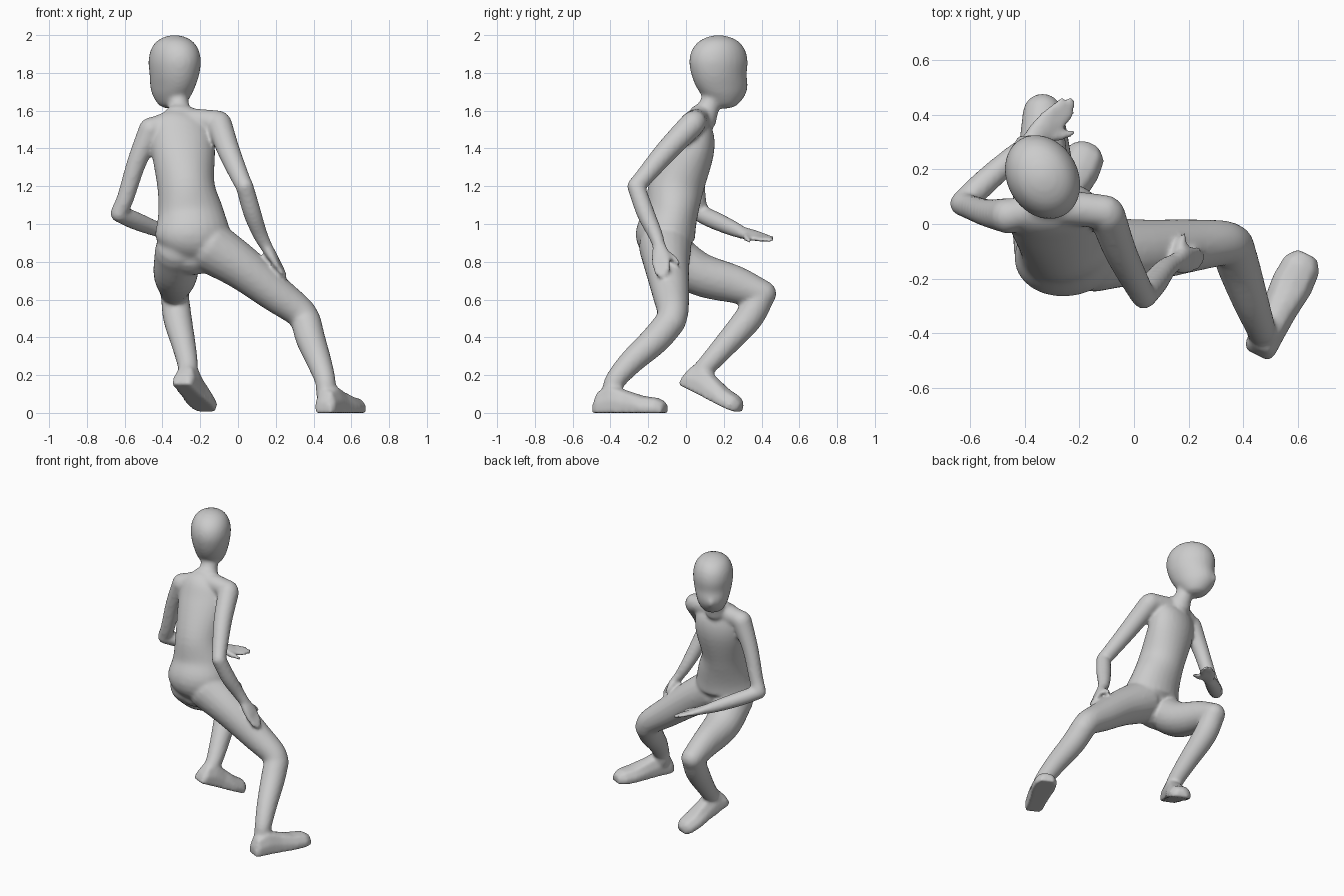
import bpy, bmesh, math
from mathutils import Vector as V

cube = bpy.data.objects.get("Cube")
if cube:
    bpy.data.objects.remove(cube)

bm = bmesh.new()


def skin_rings(rings):
    """Join closed rings of equal size into a capped solid."""
    loops = [[bm.verts.new(p) for p in ring] for ring in rings]
    n = len(loops[0])
    for a, b in zip(loops, loops[1:]):
        for i in range(n):
            j = (i + 1) % n
            bm.faces.new((a[i], a[j], b[j], b[i]))
    bm.faces.new(loops[0][::-1])
    bm.faces.new(loops[-1])


def spline(rows, steps=5):
    """Catmull-Rom through rows of numbers."""
    pts = [V(r) for r in rows]
    pts = [pts[0] * 2 - pts[1]] + pts + [pts[-1] * 2 - pts[-2]]
    out = []
    for a, b, c, d in zip(pts, pts[1:], pts[2:], pts[3:]):
        for k in range(steps):
            t = k / steps
            out.append((b * 2 + (c - a) * t + (a * 2 - b * 5 + c * 4 - d) * t ** 2
                        + (b * 3 - a - c * 3 + d) * t ** 3) / 2)
    return out + [pts[-2]]


def limb(rows, side=(1, 0, 0), n=20, level=False):
    """Tube through rows of x, y, z, half width, half depth with round ends."""
    rows = [tuple(r) + (r[3],) if len(r) == 4 else tuple(r) for r in rows]
    # mathutils vectors may have five components
    path = spline(rows)
    spots = [(V(p[:3]), p[3], p[4]) for p in path]
    rings = []
    for i, (c, w, d) in enumerate(spots):
        t = (spots[min(i + 1, len(spots) - 1)][0] - spots[max(i - 1, 0)][0]).normalized()
        if level:
            t = V((0, 0, 1))
        u = V(side)
        u = (u - t * u.dot(t)).normalized()
        v = t.cross(u)

        def ring(shift, k):
            return [c + t * shift + u * (w * k * math.cos(q)) + v * (d * k * math.sin(q))
                    for q in (math.tau * m / n for m in range(n))]
        cap = [(min(w, d) * s, math.sqrt(1 - s * s)) for s in (0.4, 0.75, 0.95)]
        if i == 0 and not level:
            rings += [ring(-s, k) for s, k in cap[::-1]]
        rings.append(ring(0, 1))
        if i == len(spots) - 1 and not level:
            rings += [ring(s, k) for s, k in cap]
    skin_rings(rings)


def foot(heel, toe):
    """Flat-soled shoe shape from heel to toe."""
    heel, toe = V(heel), V(toe)
    along = toe - heel
    side = along.cross(V((0, 0, 1))).normalized()
    up = side.cross(along).normalized()
    section = [(-1, 0), (-1.02, .45), (-.65, .9), (0, 1), (.65, .9), (1.02, .45), (1, 0)]
    rows = [(0, .045, .06), (.06, .058, .12), (.25, .06, .15), (.45, .064, .12),
            (.7, .076, .09), (.9, .07, .08), (1, .04, .055)]
    skin_rings([[heel + along * s + side * (x * w) + up * (y * h) for x, y in section]
                for s, w, h in rows])


def hand(wrist, tip, across, thumb_tip):
    """Flat palm, four close fingers and a thumb."""
    wrist, tip, across = V(wrist), V(tip), V(across).normalized()
    mid = wrist.lerp(tip, .5)
    limb([(*wrist, .036, .032), (*wrist.lerp(tip, .3), .05, .026), (*mid, .053, .02)], across)
    for k, reach in zip((-1.5, -.5, .5, 1.5), (.9, 1, .98, .85)):
        base = mid + across * (k * .024)
        limb([(*base, .016), (*(wrist.lerp(tip, reach) + across * (k * .02)), .012)], across, 10)
    thumb = V(thumb_tip)
    limb([(*wrist.lerp(tip, .15), .022), (*wrist.lerp(thumb, .65), .019), (*thumb, .011)],
         across, 10)


# Torso and neck
limb([(-.25, -.10, .83, .15, .10), (-.24, -.11, .93, .20, .155), (-.25, -.08, 1.05, .178, .14),
      (-.275, -.05, 1.2, .152, .145), (-.29, .025, 1.4, .17, .125),
      (-.295, .05, 1.52, .15, .09), (-.29, .07, 1.58, .10, .05)], (.98, .2, 0), 28)
limb([(-.455, .03, 1.505, .06), (-.3, .06, 1.545, .065), (-.105, .045, 1.54, .062)], (0, 1, 0))
limb([(-.305, .09, 1.56, .075), (-.315, .125, 1.63, .056), (-.325, .16, 1.72, .06)])

# Head, turned a little toward its own left
facing, cross = V((-.5, .865, 0)), (.865, .5, 0)
head_rows = []
for z, back, front, width in [(1.612, .0, .06, .03), (1.63, -.04, .105, .066), (1.68, -.09, .15, .095),
                              (1.73, -.125, .165, .11), (1.79, -.15, .157, .123), (1.86, -.162, .162, .13),
                              (1.92, -.148, .148, .12), (1.965, -.11, .112, .093), (1.99, -.06, .06, .052),
                              (2.0, -.015, .015, .012)]:
    c = V((-.335, .172, z)) + facing * ((front + back) / 2)
    head_rows.append((*c, width, (front - back) / 2))
limb(head_rows, cross, 28, True)
# Nose bump
nose = V((-.335, .172, 1.725)) + facing * .15
limb([(*(nose + V((0, 0, .02))), .018), (*nose, .026), (*(nose - V((0, 0, .02))), .02)], n=12)

# Arms
limb([(-.46, .03, 1.5, .066), (-.535, .04, 1.33, .052), (-.595, .06, 1.14, .046),
      (-.63, .075, 1.06, .045)])
limb([(-.63, .075, 1.055, .046), (-.55, .15, 1.02, .048), (-.45, .24, .98, .042),
      (-.385, .295, .955, .034)])
limb([(-.1, .035, 1.53, .068), (-.05, -.1, 1.39, .06), (.01, -.22, 1.25, .05),
      (.035, -.265, 1.2, .046)])
limb([(.035, -.265, 1.2, .047), (.075, -.215, 1.06, .048), (.115, -.165, .95, .04),
      (.15, -.14, .88, .033)])

# Hands
hand((-.385, .295, .955), (-.225, .45, .915), (.7, -.65, -.25), (-.22, .335, .91))
hand((.15, -.14, .88), (.25, -.125, .725), (.2, .95, .1), (.185, -.04, .795))

# Legs: thigh, then shin
limb([(-.32, -.1, .86, .12), (-.33, .06, .74, .118, .115), (-.335, .26, .68, .09, .1),
      (-.335, .405, .63, .074)])
limb([(-.335, .40, .625, .074), (-.32, .33, .50, .076), (-.285, .2, .35, .063),
      (-.265, .1, .24, .053), (-.28, .05, .19, .05)])
limb([(-.15, -.11, .88, .14), (.02, -.1, .77, .118), (.2, -.08, .63, .098),
      (.32, -.07, .54, .084), (.36, -.08, .485, .08)], (0, 1, 0))
limb([(.36, -.08, .485, .08), (.385, -.16, .39, .078), (.43, -.29, .27, .066),
      (.462, -.375, .17, .055), (.465, -.395, .1, .052)], (1, 0, 0))

# Feet
foot((-.305, -.025, .15), (-.165, .28, .0))
foot((.45, -.48, .0), (.635, -.11, .0))

bmesh.ops.recalc_face_normals(bm, faces=bm.faces)
mesh = bpy.data.meshes.new("body")
bm.to_mesh(mesh)
bm.free()
body = bpy.data.objects.new("body", mesh)
bpy.context.scene.collection.objects.link(body)

# Fuse the parts into one smooth skin
fuse = body.modifiers.new("fuse", 'REMESH')
fuse.mode, fuse.voxel_size, fuse.use_smooth_shade = 'VOXEL', .011, True
relax = body.modifiers.new("relax", 'SMOOTH')
relax.factor, relax.iterations = .5, 8

# Plain grey skin
grey = bpy.data.materials.new("plain grey")
grey.use_nodes = True
colour = (.6, .6, .6, 1)
grey.diffuse_color = colour
grey.node_tree.nodes["Principled BSDF"].inputs["Base Color"].default_value = colour
mesh.materials.append(grey)
